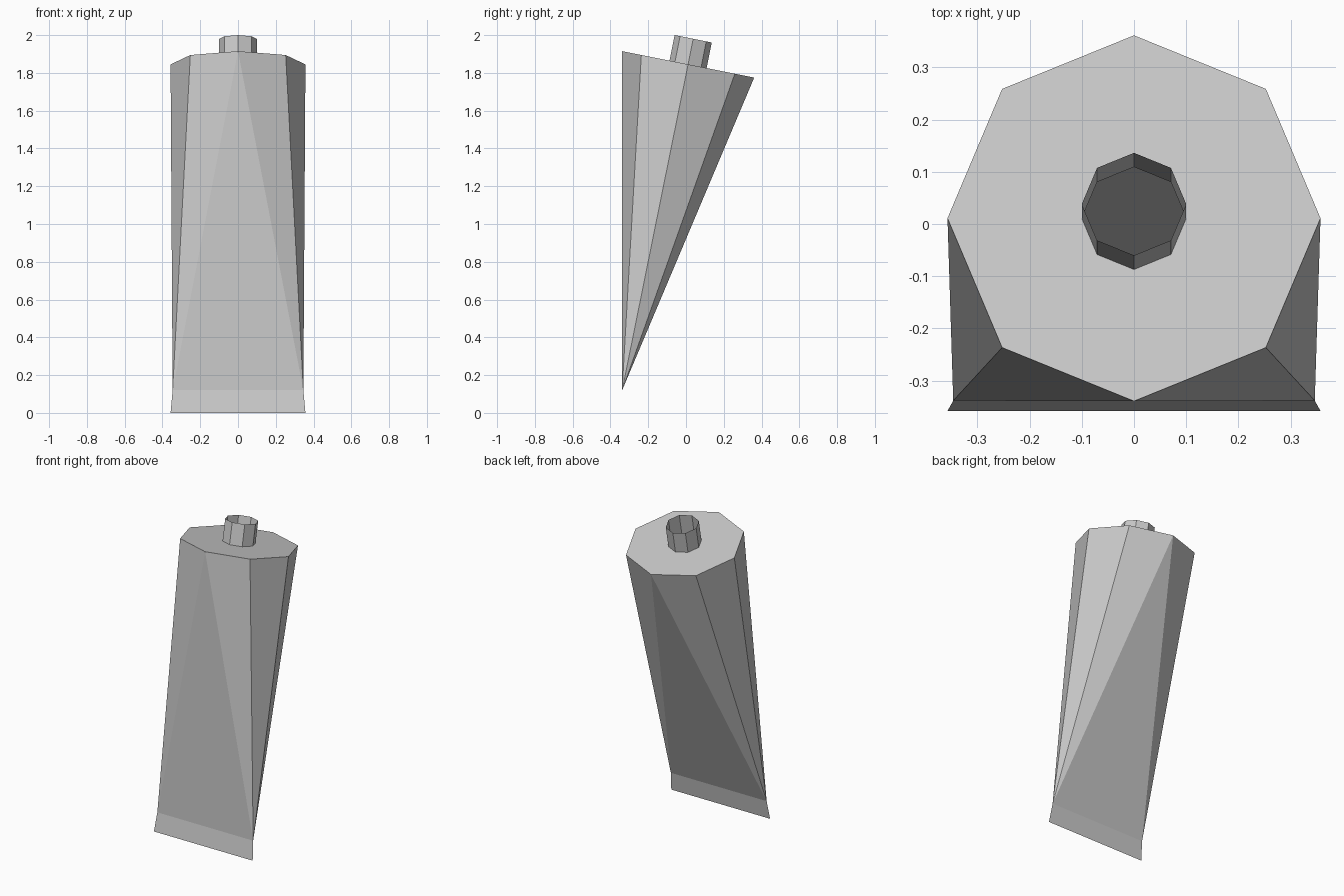
import bpy, bmesh
from math import sin, cos, tau, atan
from mathutils import Matrix, Vector

if "Cube" in bpy.data.objects:
    bpy.data.objects.remove(bpy.data.objects["Cube"])

SIDES = 8
# Tilted frame of the shoulder plane at the top of the tube
SHOULDER = Matrix.Translation((0, 0.011, 1.845)) @ Matrix.Rotation(-atan(0.2), 4, 'X')
FOLD = [(-0.346, -0.338, 0.12), (0.346, -0.338, 0.12)]


def ring(bm, radius, height=0.0):
    """Octagon in the tilted frame, first corner at the back."""
    return [bm.verts.new(SHOULDER @ Vector((radius * sin(tau * i / SIDES),
                                            radius * cos(tau * i / SIDES), height)))
            for i in range(SIDES)]


def bridge(bm, a, b):
    for i in range(SIDES):
        j = (i + 1) % SIDES
        bm.faces.new((a[i], a[j], b[j], b[i]))


def finish(bm, name):
    me = bpy.data.meshes.new(name)
    bm.to_mesh(me)
    bm.free()
    ob = bpy.data.objects.new(name, me)
    bpy.context.collection.objects.link(ob)
    return ob


# Tube body: octagon fanned down to the two ends of the bottom fold
bm = bmesh.new()
outer, hole = ring(bm, 0.357), ring(bm, 0.1)
left, right = [bm.verts.new(p) for p in FOLD]
for i in range(SIDES):
    corner = right if i < SIDES // 2 else left
    bm.faces.new((outer[(i + 1) % SIDES], outer[i], corner))
bm.faces.new((outer[0], left, right))
bm.faces.new((outer[SIDES // 2], right, left))
# Flat shoulder around the open neck hole
bridge(bm, hole, outer)
bmesh.ops.recalc_face_normals(bm, faces=bm.faces)
if next(f for f in bm.faces if len(f.verts) == 4).normal.z < 0:
    bmesh.ops.reverse_faces(bm, faces=bm.faces)
finish(bm, "tube_body")

# Crimped flap, a single thin sheet flaring below the fold
bm = bmesh.new()
flap = FOLD + [(0.357, -0.358, 0), (-0.357, -0.358, 0)]
bm.faces.new([bm.verts.new(p) for p in reversed(flap)])
finish(bm, "crimped_end")

# Open thin-walled neck
bm = bmesh.new()
bridge(bm, ring(bm, 0.1, 0.138), ring(bm, 0.1))
finish(bm, "neck")
